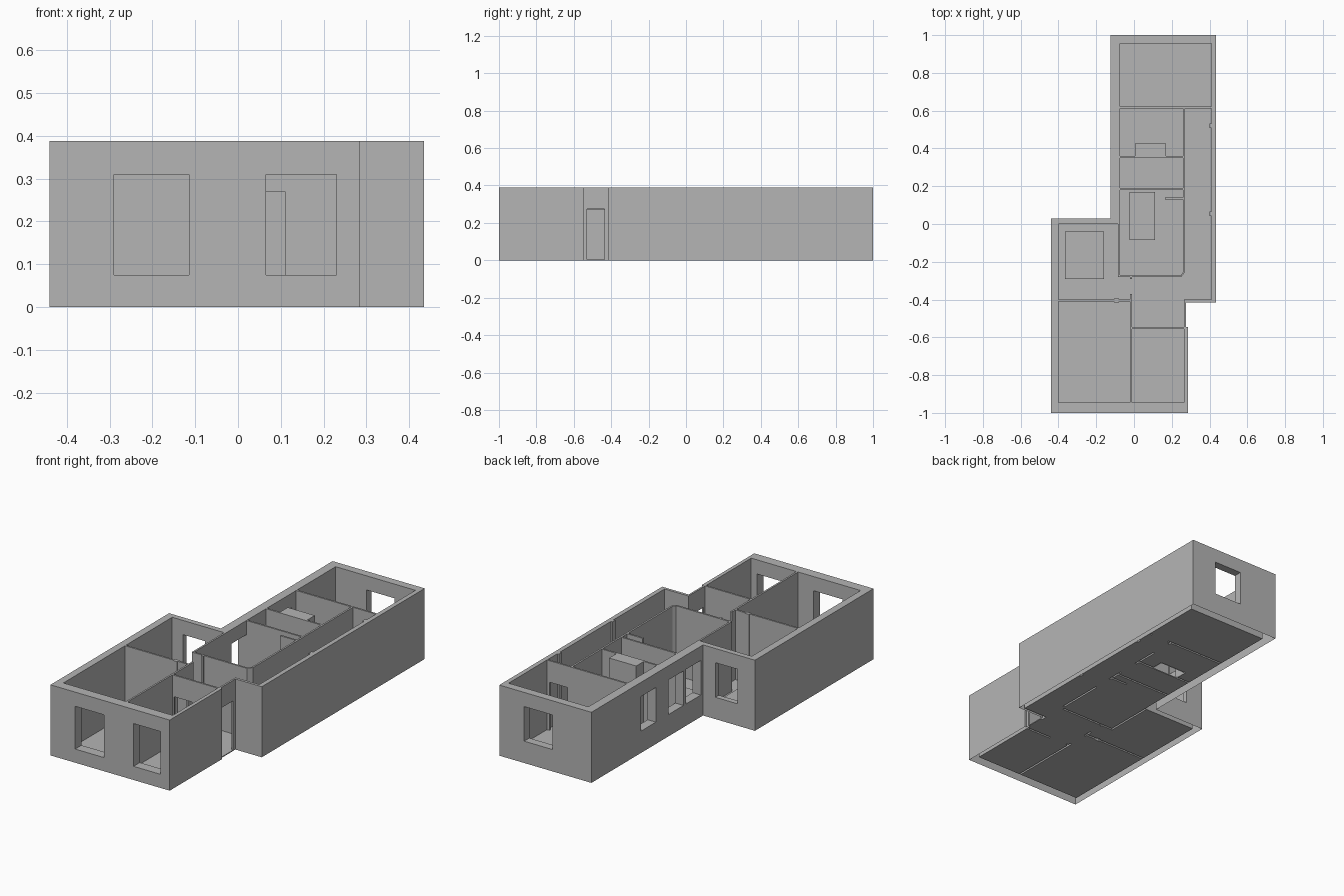
import bpy, bmesh

if "Cube" in bpy.data.objects:
    bpy.data.objects.remove(bpy.data.objects["Cube"])

H = 0.388      # wall height
DOOR = 0.27    # door head height
FLOOR = 0.005  # floor thickness

plaster = bpy.data.materials.new("plaster grey")
plaster.diffuse_color = (0.46, 0.46, 0.46, 1)
plaster.use_nodes = True
plaster.node_tree.nodes["Principled BSDF"].inputs["Base Color"].default_value = plaster.diffuse_color


def finish(name, bm):
    bmesh.ops.recalc_face_normals(bm, faces=bm.faces)
    mesh = bpy.data.meshes.new(name)
    bm.to_mesh(mesh)
    bm.free()
    mesh.materials.append(plaster)
    ob = bpy.data.objects.new(name, mesh)
    bpy.context.collection.objects.link(ob)
    return ob


def carve(name, steps, top, open_bottom=True):
    """Boxes added (True) or cut (False) in order; only outer skin is made.
    Each box is (x0, x1, y0, y1, z0, z1)."""
    axes = []
    for a in range(3):
        vals = {round(v, 4) for _, b in steps for v in b[2 * a:2 * a + 2]}
        if a == 2:
            vals = {min(max(v, 0.0), top) for v in vals}
        axes.append(sorted(vals))
    n = [len(v) - 1 for v in axes]
    filled = set()
    for i in range(n[0]):
        for j in range(n[1]):
            for k in range(n[2]):
                c = [(axes[a][t] + axes[a][t + 1]) / 2 for a, t in enumerate((i, j, k))]
                state = False
                for add, b in steps:
                    if all(b[2 * a] < c[a] < b[2 * a + 1] for a in range(3)):
                        state = add
                if state:
                    filled.add((i, j, k))
    bm = bmesh.new()
    cache = {}

    def vert(p):
        if p not in cache:
            cache[p] = bm.verts.new([axes[a][p[a]] for a in range(3)])
        return cache[p]

    for cell in filled:
        for a in range(3):
            for s in (0, 1):
                near = list(cell)
                near[a] += 1 if s else -1
                if tuple(near) in filled:
                    continue
                if open_bottom and a == 2 and s == 0 and cell[2] == 0:
                    continue
                u, w = (a + 1) % 3, (a + 2) % 3
                quad = []
                for du, dw in ((0, 0), (1, 0), (1, 1), (0, 1)):
                    p = list(cell)
                    p[a] += s
                    p[u] += du
                    p[w] += dw
                    quad.append(vert(tuple(p)))
                bm.faces.new(quad)
    return finish(name, bm)


def tall(x0, x1, y0, y1, z0=0.0, z1=H):
    return (x0, x1, y0, y1, z0, z1)


# Two overlapping blocks and the space inside them
blocks = [tall(-0.125, 0.435, -0.415, 1.0), tall(-0.44, 0.285, -1.0, 0.03)]
rooms = [(-0.075, 0.41, -0.40, 0.955), (-0.40, 0.265, -0.945, 0.0)]

# Windows and front door
windows = [
    (-0.29, -0.115, -1.05, -0.94, 0.075, 0.31),
    (0.065, 0.23, -1.05, -0.94, 0.075, 0.31),
    (0.113, 0.284, 0.95, 1.05, 0.12, 0.31),
    (-0.333, -0.20, -0.01, 0.04, 0.12, 0.31),
]
windows += [(-0.15, -0.07, y, y + 0.13, 0.12, 0.31) for y in (0.05, 0.20, 0.44)]
entry = (0.26, 0.29, -0.53, -0.435, 0.0, 0.275)

shell = [(True, b) for b in blocks]
shell += [(False, tall(*r)) for r in rooms]
shell += [(False, w) for w in windows]
shell += [(False, tall(0.275, 0.45, -0.545, -0.415)), (False, entry)]
carve("outer_walls", shell, H)

# Inner partitions
partitions = [
    tall(-0.075, 0.41, 0.612, 0.622),      # end room
    tall(0.26, 0.27, -0.255, 0.612),       # corridor
    tall(-0.075, 0.26, 0.35, 0.36),
    tall(-0.075, 0.26, 0.18, 0.19),
    tall(0.165, 0.26, 0.13, 0.14),         # closet stub
    tall(-0.085, 0.25, -0.28, -0.27),
    tall(-0.085, -0.075, -0.27, 0.0),
    tall(-0.40, -0.02, -0.41, -0.40),
    tall(-0.105, -0.08, -0.415, -0.395),   # small pier
    tall(-0.02, -0.01, -0.945, -0.37),
    tall(-0.02, -0.01, -0.29, -0.28),
    tall(-0.01, 0.265, -0.555, -0.545),
    tall(0.005, 0.17, 0.355, 0.425),       # niche box
]
partitions += [tall(0.40, 0.41, y - 0.012, y + 0.012) for y in (0.055, 0.52)]
doors = [
    (0.285, 0.395, 0.605, 0.63, 0.0, DOOR),
    (0.255, 0.275, 0.48, 0.595, 0.0, DOOR),
    (0.255, 0.275, 0.21, 0.33, 0.0, DOOR),
    (0.255, 0.275, 0.01, 0.12, 0.0, DOOR),
    (0.0, 0.11, -0.56, -0.54, 0.0, DOOR),
    (-0.025, -0.005, -0.53, -0.42, 0.0, DOOR),
]
niche = (0.01, 0.165, 0.34, 0.42, 0.0, 0.25)
steps = [(True, p) for p in partitions] + [(False, d) for d in doors]
carve("partition_walls", steps + [(False, niche)], H)

# Chamfered corridor corner
bm = bmesh.new()
plan = [(0.25, -0.28), (0.27, -0.255), (0.26, -0.255), (0.25, -0.27)]
low = [bm.verts.new((x, y, 0)) for x, y in plan]
high = [bm.verts.new((x, y, H)) for x, y in plan]
bm.faces.new(high)
for i in range(4):
    j = (i + 1) % 4
    bm.faces.new((low[i], low[j], high[j], high[i]))
finish("corridor_corner", bm)

# Floor between the walls, running through the doorways
floor = [(True, (*r, 0.0, FLOOR)) for r in rooms]
floor += [(False, (*p[:4], 0.0, FLOOR)) for p in partitions]
floor += [(True, (*d[:4], 0.0, FLOOR)) for d in doors]
floor += [(True, (0.265, 0.275, -0.53, -0.435, 0.0, FLOOR))]
carve("floor", floor, FLOOR, open_bottom=False)

# Low beds
for name, box in (("double_bed", (-0.365, -0.16, -0.29, -0.04)),
                  ("single_bed", (-0.025, 0.11, -0.085, 0.17))):
    bed = carve(name, [(True, (*box, 0.0, 0.055))], 0.055)
    bed.location.z = FLOOR
